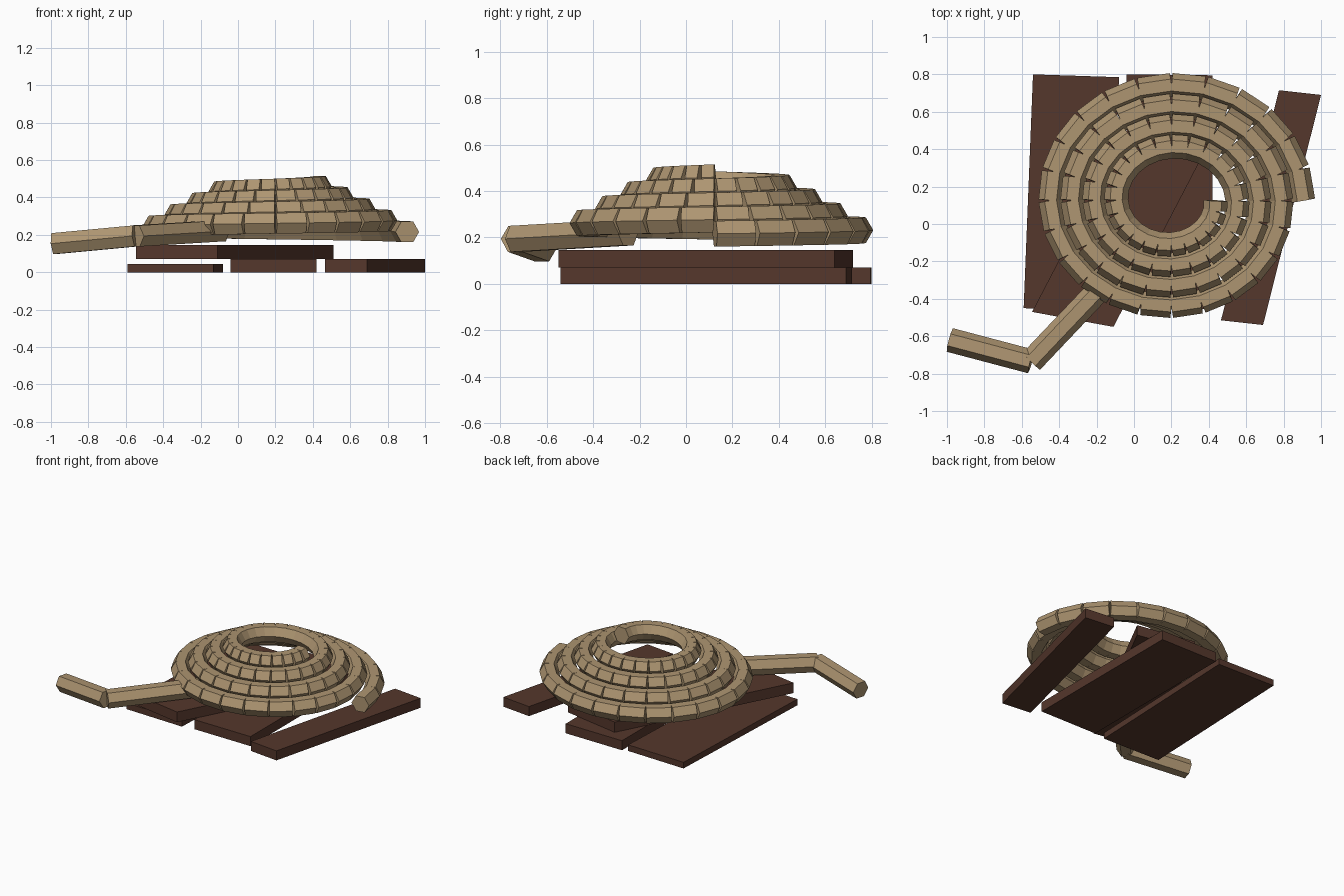
import bpy, bmesh
from math import sin, cos, pi, tau
from mathutils import Vector

cube = bpy.data.objects.get("Cube")
if cube:
    bpy.data.objects.remove(cube, do_unlink=True)


def make_material(name, color):
    mat = bpy.data.materials.new(name)
    mat.use_nodes = True
    mat.diffuse_color = color
    mat.node_tree.nodes["Principled BSDF"].inputs["Base Color"].default_value = color
    return mat


rope_tan = make_material("rope_tan", (0.42, 0.30, 0.165, 1))
dark_wood = make_material("dark_wood", (0.09, 0.038, 0.025, 1))


def add_prism(bm, base, offset):
    """Extrude a closed outline along an offset."""
    low = [bm.verts.new(p) for p in base]
    high = [bm.verts.new(p + offset) for p in base]
    bm.faces.new(low[::-1])
    bm.faces.new(high)
    n = len(base)
    for i in range(n):
        j = (i + 1) % n
        bm.faces.new((low[i], low[j], high[j], high[i]))


def finish(bm, name, mat):
    bmesh.ops.recalc_face_normals(bm, faces=bm.faces[:])
    mesh = bpy.data.meshes.new(name)
    bm.to_mesh(mesh)
    bm.free()
    mesh.materials.append(mat)
    obj = bpy.data.objects.new(name, mesh)
    bpy.context.collection.objects.link(obj)
    return obj


def make_rope(name, points, radius):
    """Separate straight six-sided pieces between successive points."""
    bm = bmesh.new()
    for a, b in zip(points, points[1:]):
        along = b - a
        side = along.cross(Vector((0, 0, 1))).normalized()
        up = side.cross(along).normalized()
        ring = [a + radius * (side * cos(k * pi / 3) + up * sin(k * pi / 3))
                for k in range(6)]
        add_prism(bm, ring, along)
    return finish(bm, name, rope_tan)


def make_plank(name, corner, width, length, bottom, top):
    """Flat board given by one corner and its two edge directions."""
    c, w, l = (Vector((*v, 0)) for v in (corner, width, length))
    c.z = bottom
    bm = bmesh.new()
    add_prism(bm, [c, c + w, c + w + l, c + l], Vector((0, 0, top - bottom)))
    return finish(bm, name, dark_wood)


# Boards under the rope
make_plank("right_plank", (-0.59, -0.45), (0.46, -0.015), (0.05, 1.25), 0, 0.045)
make_plank("middle_plank", (-0.04, -0.45), (0.46, -0.005), (0, 1.25), 0, 0.07)
make_plank("left_plank", (0.465, -0.515), (0.225, -0.025), (0.31, 1.23), 0, 0.07)
make_plank("diagonal_plank", (-0.545, -0.47), (0.435, -0.08), (0.62, 1.19), 0.07, 0.145)

# Coil rising inward, four turns
PER_TURN, TURNS = 24, 4
coil = []
for i in range(PER_TURN * TURNS + 1):
    t = i / PER_TURN
    r = 0.705 - 0.117 * t
    coil.append(Vector((0.2 + r * cos(tau * t),
                        0.125 + (0.937 * r - 0.015) * sin(tau * t),
                        0.216 + 0.061 * t)))
make_rope("rope_coil", coil, 0.064)

# Loose end leaving the coil
tail = [Vector(p) for p in ((-0.985, -0.62, 0.153), (-0.55, -0.735, 0.194),
                            (-0.09, -0.25, 0.222))]
make_rope("rope_tail", tail, 0.065)
